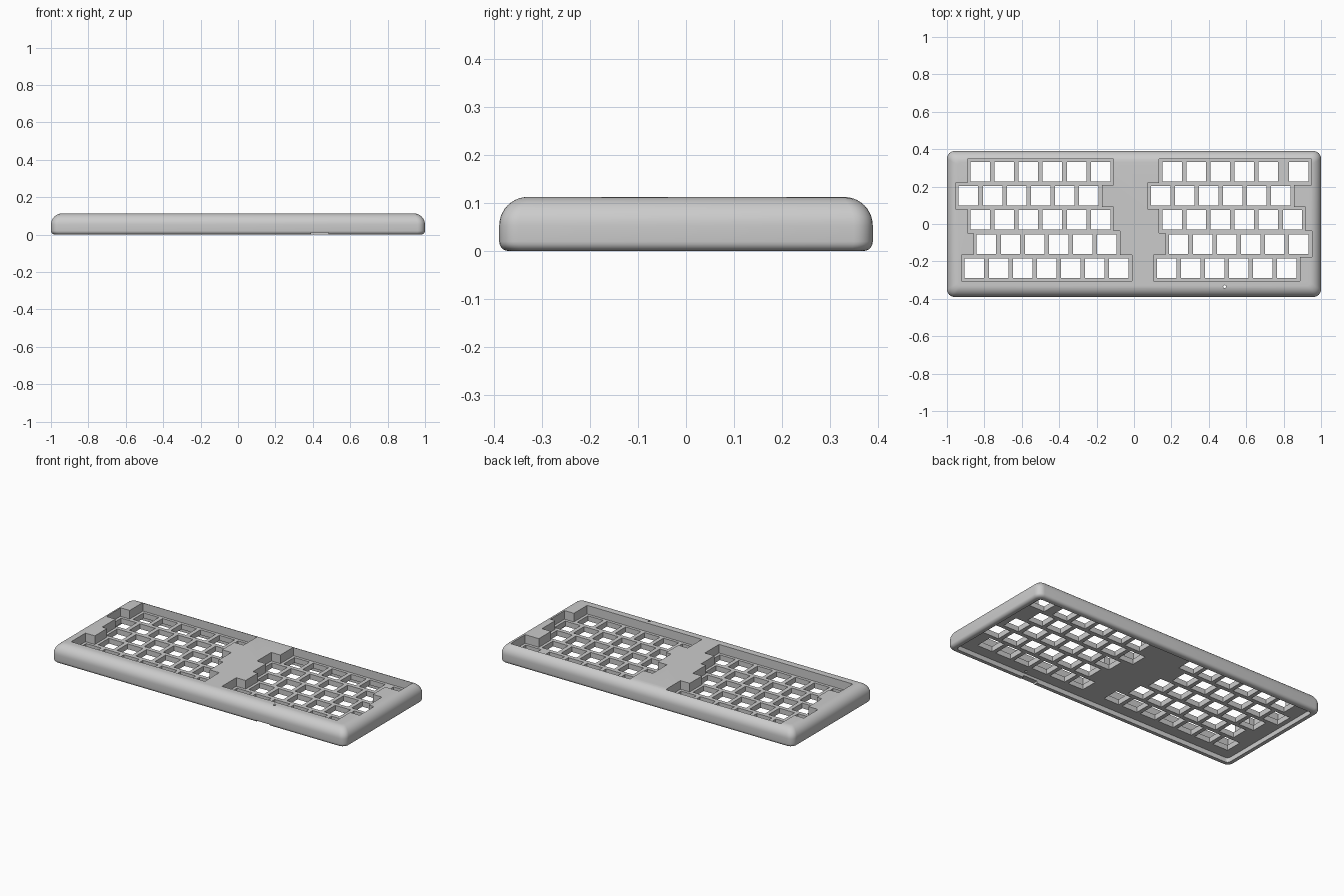
import bpy, bmesh, math
from mathutils import Matrix

cube = bpy.data.objects.get("Cube")
if cube:
    bpy.data.objects.remove(cube, do_unlink=True)

HALF_X, HALF_Y, HEIGHT = 1.0, 0.39, 0.113
UNIT = 0.1287                # key spacing
HOLE = 0.104                 # switch opening
CLEAR = 0.005                # gap around each key block
FLOOR, UNDER = 0.06, 0.028   # top and bottom of the switch plate

grey = bpy.data.materials.new("case grey")
grey.use_nodes = True
colour = (0.6, 0.6, 0.6, 1)
grey.diffuse_color = colour
grey.node_tree.nodes["Principled BSDF"].inputs["Base Color"].default_value = colour


def make_object(name, bm):
    mesh = bpy.data.meshes.new(name)
    bmesh.ops.recalc_face_normals(bm, faces=bm.faces)
    bm.to_mesh(mesh)
    bm.free()
    obj = bpy.data.objects.new(name, mesh)
    bpy.context.collection.objects.link(obj)
    return obj


def add_box(bm, x0, x1, y0, y1, z0, z1):
    place = Matrix.Translation(((x0 + x1) / 2, (y0 + y1) / 2, (z0 + z1) / 2))
    size = Matrix.Diagonal((x1 - x0, y1 - y0, z1 - z0, 1))
    bmesh.ops.create_cube(bm, size=1, matrix=place @ size)


def ring(bm, inset, radius, z, steps=6):
    """Rounded rectangle of vertices."""
    verts = []
    for quarter, (sx, sy) in enumerate([(1, 1), (-1, 1), (-1, -1), (1, -1)]):
        cx, cy = sx * (HALF_X - inset - radius), sy * (HALF_Y - inset - radius)
        for i in range(steps + 1):
            a = (quarter + i / steps) * math.pi / 2
            verts.append(bm.verts.new((cx + radius * math.cos(a), cy + radius * math.sin(a), z)))
    return verts


def loft(bm, rings):
    for low, high in zip(rings, rings[1:]):
        for i in range(len(low)):
            j = (i + 1) % len(low)
            bm.faces.new((low[i], low[j], high[j], high[i]))
    bm.faces.new(rings[0][::-1])
    bm.faces.new(rings[-1])


# Case body: small round below, large round above
bm = bmesh.new()
rings = []
for start, r, centre_z, steps in ((-90, 0.02, 0.02, 5), (0, 0.06, HEIGHT - 0.06, 10)):
    for i in range(steps + 1):
        a = math.radians(start + 90 * i / steps)
        inset = r * (1 - math.cos(a))
        rings.append(ring(bm, inset, 0.04 - 0.4 * inset, centre_z + r * math.sin(a)))
loft(bm, rings)
case = make_object("keyboard_case", bm)

# Key rows, back to front: first key centre and number of keys
left_rows = [(-0.822, 6), (-0.885, 6), (-0.822, 6), (-0.789, 6), (-0.853, 7)]
right_rows = [(0.204, 6), (0.142, 6), (0.204, 6), (0.238, 6), (0.174, 6)]
pockets, holes = bmesh.new(), bmesh.new()
for rows in (left_rows, right_rows):
    for row, (first, count) in enumerate(rows):
        y = 0.279 - row * UNIT
        keys = [first + k * UNIT for k in range(count)]
        if rows is right_rows and row == 0:
            keys[-1] += UNIT / 4      # wide corner key
        half = UNIT / 2 + CLEAR
        add_box(pockets, keys[0] - half, keys[-1] + half, y - half, y + half, FLOOR, 0.2)
        for x in keys:
            h = HOLE / 2
            add_box(holes, x - h, x + h, y - h, y + h, 0.01, 0.09)

# Hollow underside
recess = bmesh.new()
loft(recess, [ring(recess, 0.035, 0.02, z) for z in (-0.05, UNDER)])

# Reset pinhole and cable notch in the front rim
details = bmesh.new()
bmesh.ops.create_cone(details, cap_ends=True, segments=16, radius1=0.008, radius2=0.008,
                      depth=0.4, matrix=Matrix.Translation((0.485, -0.335, 0.05)))
add_box(details, 0.39, 0.485, -0.5, -0.352, -0.05, 0.012)

cutters = [make_object(name, mesh) for name, mesh in (
    ("pocket_cutter", pockets), ("recess_cutter", recess),
    ("hole_cutter", holes), ("detail_cutter", details))]
for cutter in cutters:
    cutter.hide_render = True
    cut = case.modifiers.new(cutter.name, "BOOLEAN")
    cut.operation, cut.solver, cut.object = "DIFFERENCE", "EXACT", cutter
    cut.use_self = True

# Bake the cuts and drop the cutters
bpy.context.view_layer.update()
result = bpy.data.meshes.new_from_object(case.evaluated_get(bpy.context.evaluated_depsgraph_get()))
case.modifiers.clear()
case.data = result
for cutter in cutters:
    bpy.data.objects.remove(cutter, do_unlink=True)

case.data.materials.clear()
case.data.materials.append(grey)
bpy.ops.object.select_all(action="DESELECT")
case.select_set(True)
bpy.context.view_layer.objects.active = case
bpy.ops.object.shade_smooth_by_angle(angle=math.radians(30))
